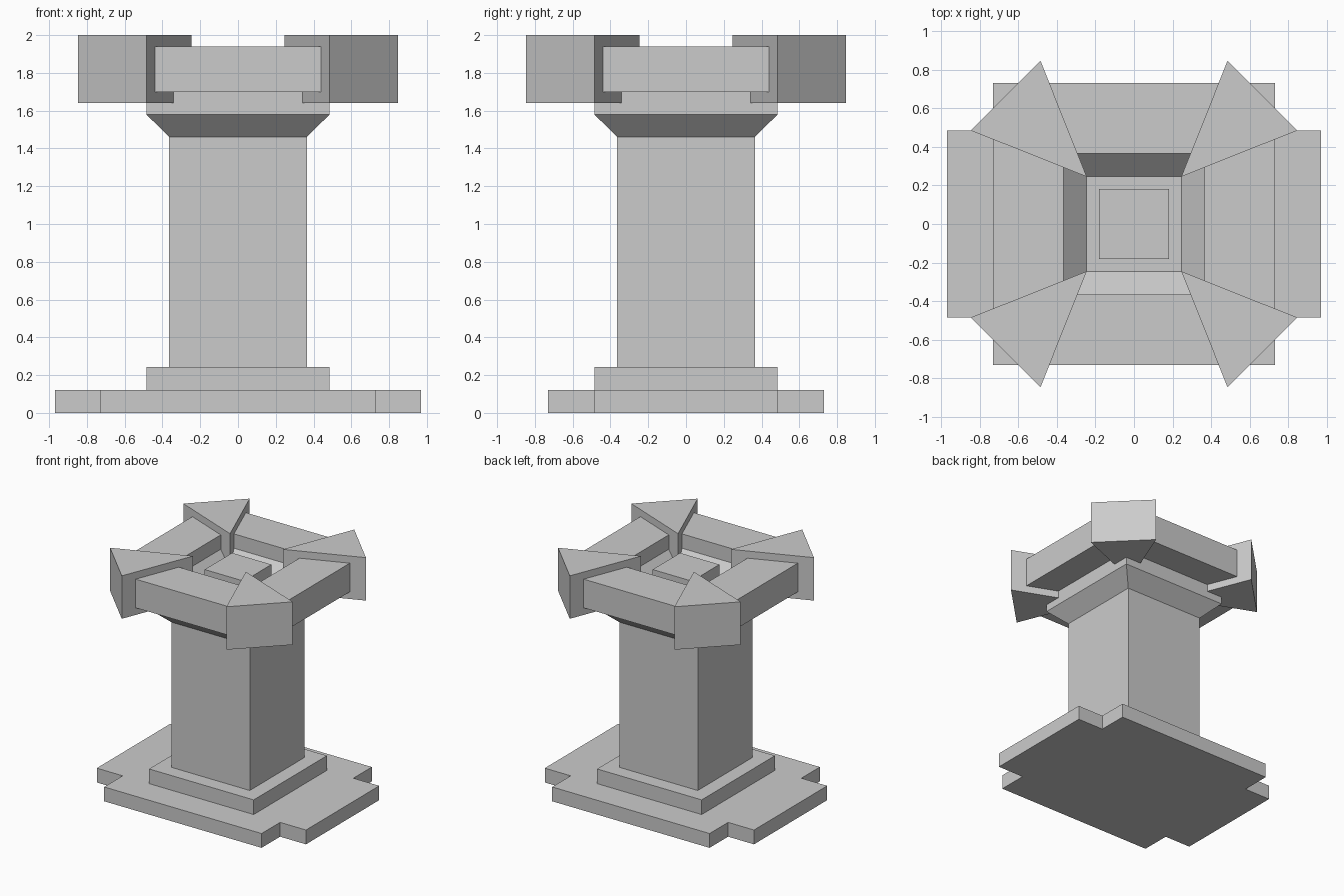
import bpy, bmesh
from math import pi
from mathutils import Matrix

if "Cube" in bpy.data.objects:
    bpy.data.objects.remove(bpy.data.objects["Cube"])


def finish(bm, name):
    bmesh.ops.recalc_face_normals(bm, faces=bm.faces[:])
    me = bpy.data.meshes.new(name)
    bm.to_mesh(me)
    bm.free()
    ob = bpy.data.objects.new(name, me)
    bpy.context.collection.objects.link(ob)
    return ob


def prism(name, outline, z0, z1, turn=0):
    bm = bmesh.new()
    face = bm.faces.new([bm.verts.new((x, y, z0)) for x, y in outline])
    res = bmesh.ops.extrude_face_region(bm, geom=[face], use_keep_orig=True)
    top = [v for v in res["geom"] if isinstance(v, bmesh.types.BMVert)]
    bmesh.ops.translate(bm, verts=top, vec=(0, 0, z1 - z0))
    bm.transform(Matrix.Rotation(turn, 4, 'Z'))
    return finish(bm, name)


def square_lathe(name, profile):
    """Stack square rings given as (half width, height), capping both ends."""
    bm = bmesh.new()
    rings = [[bm.verts.new((sx * r, sy * r, z)) for sx, sy in
              ((-1, -1), (1, -1), (1, 1), (-1, 1))] for r, z in profile]
    for a, b in zip(rings, rings[1:]):
        for i in range(4):
            j = (i + 1) % 4
            bm.faces.new((a[i], a[j], b[j], b[i]))
    bm.faces.new(rings[0])
    bm.faces.new(rings[-1])
    return finish(bm, name)


# Cross-shaped base slab
quarter = [(0.97, 0.485), (0.73, 0.485), (0.73, 0.73)]
base = (quarter + [(-x, y) for x, y in reversed(quarter)]
        + [(-x, -y) for x, y in quarter]
        + [(x, -y) for x, y in reversed(quarter)])
prism("base_slab", base, 0, 0.12)

# Step, shaft, flared capital, hollow basin and raised centre block
square_lathe("column", [
    (0.485, 0.12), (0.485, 0.243), (0.364, 0.243), (0.364, 1.46),
    (0.485, 1.58), (0.485, 1.82), (0.365, 1.82), (0.245, 1.70),
    (0.182, 1.70), (0.182, 1.88)])

# Four rim bars and four corner wedges
for i in range(4):
    prism(f"rim_bar_{i + 1}", [(-0.485, -0.73), (0.485, -0.73),
                               (0.485, -0.365), (-0.485, -0.365)],
          1.70, 1.94, i * pi / 2)
    prism(f"corner_wedge_{i + 1}", [(0.245, -0.245), (0.485, -0.847),
                                    (0.847, -0.485)],
          1.64, 2.0, i * pi / 2)
